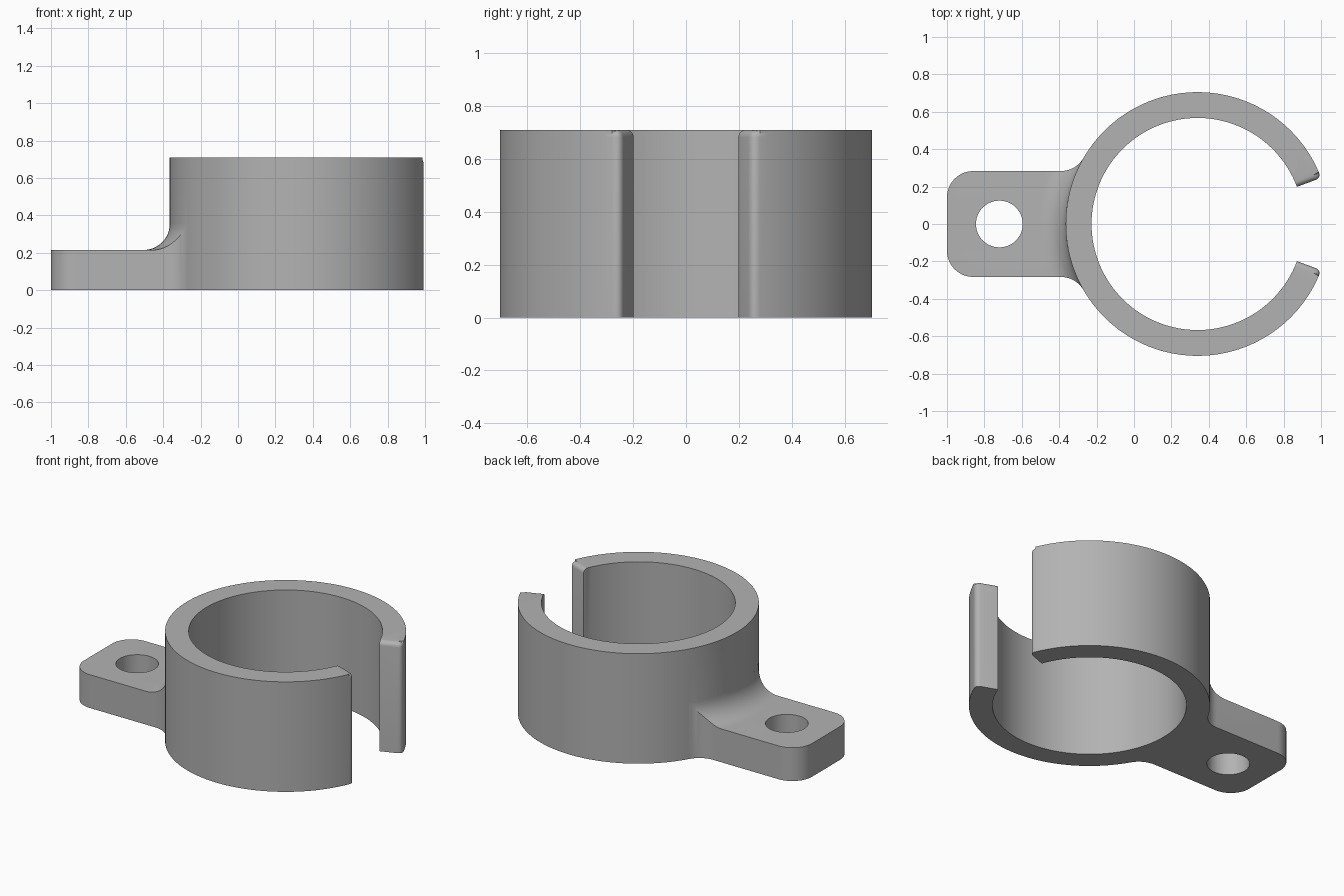
import bpy, bmesh
from math import sin, cos, pi, radians, sqrt, atan2

if "Cube" in bpy.data.objects:
    bpy.data.objects.remove(bpy.data.objects["Cube"], do_unlink=True)

CX, R_OUT, R_IN, HEIGHT = 0.34, 0.705, 0.567, 0.71   # clamp ring
GAP = radians(20.5)                                  # half angle of the opening
TAB_Y, TAB_Z, FILLET, EDGE = 0.283, 0.215, 0.14, 0.035
HOLE_X, HOLE_R = -0.72, 0.125

grey = bpy.data.materials.new("plain grey")
grey.use_nodes = True
colour = (0.45, 0.45, 0.45, 1)
grey.diffuse_color = colour
grey.node_tree.nodes["Principled BSDF"].inputs["Base Color"].default_value = colour


def arc(cx, cy, r, a0, a1, n):
    return [(cx + r * cos(a0 + (a1 - a0) * i / n),
             cy + r * sin(a0 + (a1 - a0) * i / n)) for i in range(n + 1)]


def make_object(name, bm):
    bmesh.ops.recalc_face_normals(bm, faces=bm.faces[:])
    mesh = bpy.data.meshes.new(name)
    bm.to_mesh(mesh)
    bm.free()
    mesh.materials.append(grey)
    obj = bpy.data.objects.new(name, mesh)
    bpy.context.collection.objects.link(obj)
    return obj


def prism(outline, z0, z1):
    bm = bmesh.new()
    low = [bm.verts.new((x, y, z0)) for x, y in outline]
    high = [bm.verts.new((x, y, z1)) for x, y in outline]
    bm.faces.new(low)
    bm.faces.new(high)
    n = len(outline)
    for i in range(n):
        j = (i + 1) % n
        bm.faces.new((low[i], low[j], high[j], high[i]))
    return bm


def combine(target, other, operation):
    mod = target.modifiers.new(operation.lower(), 'BOOLEAN')
    mod.object, mod.operation, mod.solver = other, operation, 'EXACT'
    other.hide_render = True
    bpy.context.view_layer.objects.active = target
    bpy.ops.object.modifier_apply(modifier=mod.name)
    bpy.data.objects.remove(other, do_unlink=True)


# Open ring with rounded outer and end edges
bm = prism(arc(CX, 0, R_OUT, GAP, 2 * pi - GAP, 112)
           + arc(CX, 0, R_IN, 2 * pi - GAP, GAP, 112), 0, HEIGHT)


def rounded(edge):
    a, b = (v.co for v in edge.verts)
    radius = [sqrt((p.x - CX) ** 2 + p.y ** 2) for p in (a, b)]
    at_end = all(abs(atan2(p.y, p.x - CX)) < GAP + 0.001 for p in (a, b))
    outer = min(radius) > R_OUT - 0.01
    if min(a.z, b.z) > HEIGHT - 0.01:
        return outer or (at_end and max(radius) - min(radius) > 0.05)
    return outer and at_end and abs(a.z - b.z) > 0.1


bmesh.ops.bevel(bm, geom=[e for e in bm.edges if rounded(e)], offset=EDGE,
                segments=5, profile=0.5, affect='EDGES', clamp_overlap=True)
bracket = make_object("clamp_bracket", bm)

# Mounting tab outline: flared root, straight side, rounded corner, mirrored
flare_y = TAB_Y + FILLET
flare_x = CX - sqrt((R_OUT + FILLET) ** 2 - flare_y ** 2)
toward_ring = atan2(-flare_y, CX - flare_x)
root = atan2(flare_y, flare_x - CX)
half = [(CX + 0.64 * cos(root), 0.64 * sin(root))]
half += arc(flare_x, flare_y, FILLET, toward_ring, -pi / 2, 10)
half += arc(-1 + FILLET, TAB_Y - FILLET, FILLET, pi / 2, pi, 12)
outline = half + [(x, -y) for x, y in reversed(half)]
outline += arc(CX, 0, 0.64, 2 * pi - root, root, 24)[1:-1]
tab = make_object("mounting_tab", prism(outline, 0, TAB_Z + FILLET))

# Swept cutter leaves a concave fillet where the tab meets the ring
profile = arc(R_OUT + FILLET, TAB_Z + FILLET, FILLET, -pi / 2, -pi, 12)
profile += [(R_OUT, 0.6), (1.6, 0.6), (1.6, TAB_Z)]
bm = bmesh.new()
rings = []
STEPS = 80
for i in range(STEPS + 1):
    a = pi - 1.3 + 2.6 * i / STEPS
    rings.append([bm.verts.new((CX + r * cos(a), r * sin(a), z)) for r, z in profile])
for p, q in zip(rings, rings[1:]):
    for i in range(len(profile)):
        j = (i + 1) % len(profile)
        bm.faces.new((p[i], p[j], q[j], q[i]))
bm.faces.new(rings[0])
bm.faces.new(rings[-1])
combine(tab, make_object("fillet_cutter", bm), 'DIFFERENCE')

# Screw hole
hole = prism(arc(HOLE_X, 0, HOLE_R, 0, 2 * pi, 48)[:-1], -0.1, 0.5)
combine(tab, make_object("hole_cutter", hole), 'DIFFERENCE')

# Join into one solid and shade
combine(bracket, tab, 'UNION')
bpy.ops.object.select_all(action='DESELECT')
bracket.select_set(True)
bpy.context.view_layer.objects.active = bracket
bpy.ops.object.shade_smooth_by_angle(angle=radians(30))
